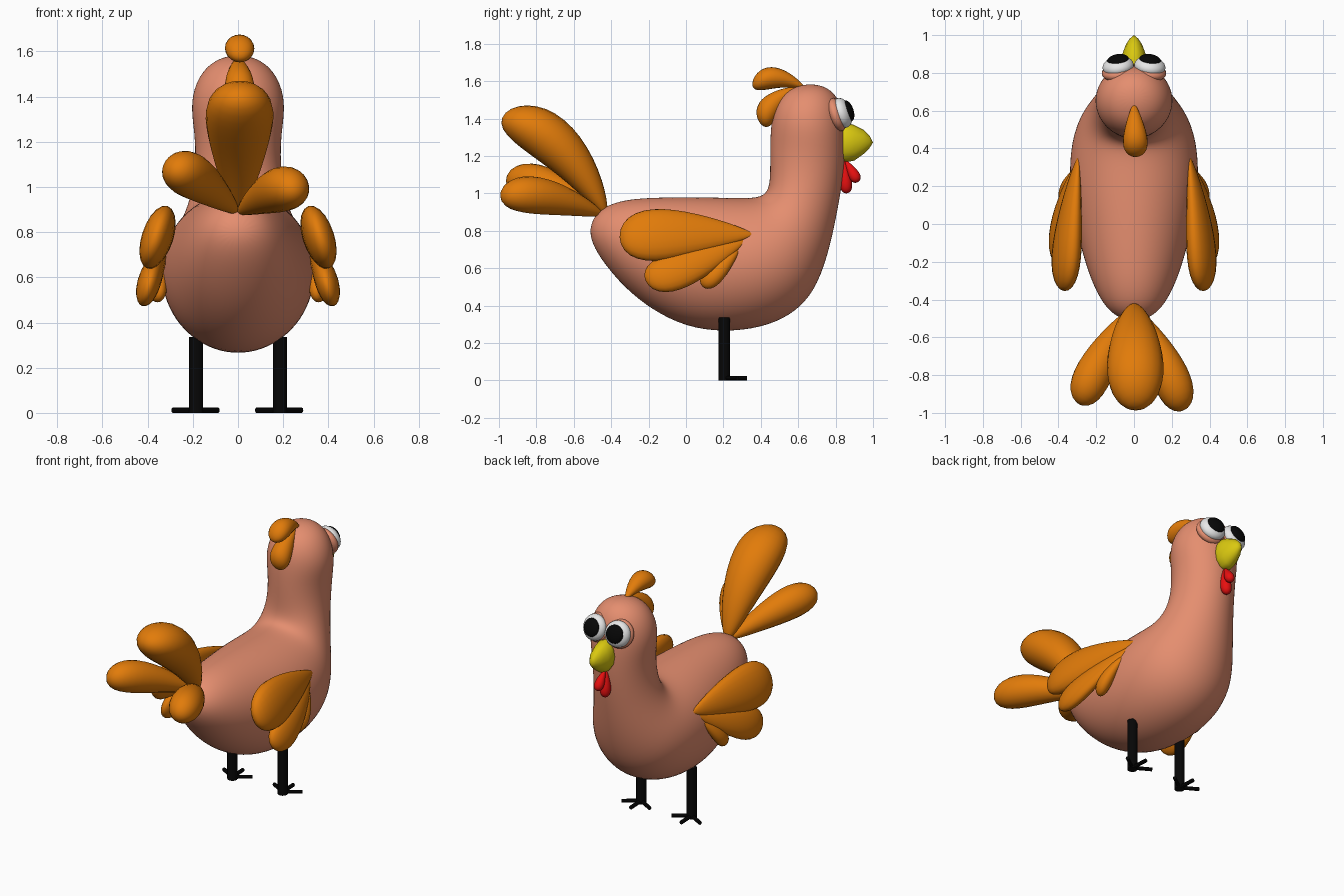
import bpy, bmesh, math
from mathutils import Vector as V

if "Cube" in bpy.data.objects:
    bpy.data.objects.remove(bpy.data.objects["Cube"])


def material(name, rgb):
    m = bpy.data.materials.new(name)
    m.diffuse_color = (*rgb, 1)
    m.use_nodes = True
    m.node_tree.nodes["Principled BSDF"].inputs["Base Color"].default_value = m.diffuse_color
    return m


SKIN = material("salmon skin", (0.78, 0.27, 0.16))
ORANGE = material("orange feather", (0.76, 0.20, 0.003))
YELLOW = material("yellow beak", (0.70, 0.58, 0.005))
RED = material("red wattle", (0.80, 0.005, 0.005))
WHITE = material("eye white", (0.80, 0.80, 0.80))
BLACK = material("black", (0.002, 0.002, 0.002))


def finish(name, bm, mat, angle=60):
    bmesh.ops.recalc_face_normals(bm, faces=bm.faces)
    me = bpy.data.meshes.new(name)
    bm.to_mesh(me)
    bm.free()
    me.materials.append(mat)
    ob = bpy.data.objects.new(name, me)
    bpy.context.collection.objects.link(ob)
    bpy.ops.object.select_all(action='DESELECT')
    ob.select_set(True)
    bpy.context.view_layer.objects.active = ob
    bpy.ops.object.shade_smooth_by_angle(angle=math.radians(angle))
    return ob


def loft(name, start, rings, end, mat, sides=20, subsurf=0):
    """Skin over elliptical rings (centre, u axis, v axis), closed by two tips."""
    bm = bmesh.new()
    loops = []
    for c, u, v in rings:
        loops.append([bm.verts.new(c + u * math.cos(a) + v * math.sin(a))
                      for a in (math.tau * i / sides for i in range(sides))])
    for a, b in zip(loops, loops[1:]):
        for i in range(sides):
            j = (i + 1) % sides
            bm.faces.new((a[i], a[j], b[j], b[i]))
    for tip, loop in ((start, loops[0]), (end, loops[-1])):
        p = bm.verts.new(tip)
        for i in range(sides):
            bm.faces.new((p, loop[i], loop[(i + 1) % sides]))
    ob = finish(name, bm, mat, 80)
    if subsurf:
        mod = ob.modifiers.new("smooth", 'SUBSURF')
        mod.levels = mod.render_levels = subsurf
    return ob


def feather(name, base, end, width_dir, width, thick, mat, bend=(0, 0, 0), taper=0.75):
    """Teardrop with a pointed base and a round end; width and thick are half sizes."""
    base, end, bend = V(base), V(end), V(bend)
    axis = (end - base).normalized()
    w = V(width_dir)
    w = (w - axis * w.dot(axis)).normalized()
    n = axis.cross(w)

    def radius(t):
        return t ** taper * math.sqrt(1 - t ** 4)
    peak = radius((taper / (taper + 2)) ** 0.25)
    rings = []
    for i in range(1, 18):
        s = i / 18
        t = s * s * (3 - 2 * s)
        r = radius(t) / peak
        rings.append((base.lerp(end, t) + bend * 4 * t * (1 - t), w * width * r, n * thick * r))
    return loft(name, base, rings, end, mat)


def ellipsoid(name, centre, normal, radius, depth, mat):
    bm = bmesh.new()
    bmesh.ops.create_uvsphere(bm, u_segments=24, v_segments=14, radius=1)
    q = V(normal).to_track_quat('Z', 'Y')
    for v in bm.verts:
        v.co = V(centre) + q @ V((v.co.x * radius, v.co.y * radius, v.co.z * depth))
    return finish(name, bm, mat)


def rod(name, a, b, radius, mat, sides=12):
    a, b = V(a), V(b)
    bm = bmesh.new()
    bmesh.ops.create_cone(bm, cap_ends=True, segments=sides, radius1=radius,
                          radius2=radius, depth=(b - a).length)
    q = (b - a).to_track_quat('Z', 'Y')
    for v in bm.verts:
        v.co = (a + b) / 2 + q @ v.co
    return finish(name, bm, mat, 40)


# Body, neck and head: back point (y, z), belly point (y, z), half width
sections = [
    (-.495, .87, -.50, .73, .08), (-.44, .93, -.45, .64, .15),
    (-.33, .965, -.33, .495, .215), (-.20, .977, -.18, .375, .265),
    (0, .98, 0, .285, .312), (.15, .978, .20, .257, .34),
    (.27, .975, .40, .28, .342), (.35, .975, .56, .345, .325),
    (.41, .985, .685, .465, .29), (.44, 1.02, .76, .67, .24),
    (.45, 1.08, .805, .88, .203), (.45, 1.17, .835, 1.05, .188),
    (.45, 1.27, .85, 1.20, .192), (.455, 1.37, .85, 1.34, .211),
    (.472, 1.46, .835, 1.46, .19), (.525, 1.54, .795, 1.535, .137),
    (.60, 1.575, .74, 1.572, .07)]
rings = []
for ty, tz, by, bz, w in sections:
    top, low = V((0, ty, tz)), V((0, by, bz))
    rings.append(((top + low) / 2, V((w * 1.01, 0, 0)), (top - low) * 0.507))
loft("body", V((0, -.515, .80)), rings, V((0, .67, 1.585)), SKIN, 20, 2)

# Tail
feather("tail_feather_top", (0, -.425, .885), (.01, -.965, 1.43), (1, 0, 0),
        .15, .13, ORANGE, (0, .045, .06), .6)
feather("tail_feather_right", (0, -.44, .885), (.265, -.985, 1.00), (1, -.5, 0),
        .10, .10, ORANGE, (.015, 0, .03), .65)
feather("tail_feather_left", (0, -.44, .885), (-.29, -.95, 1.09), (1, .5, 0),
        .10, .10, ORANGE, (-.015, 0, .03), .65)

# Wings, three feathers a side
for s, side in ((1, "right"), (-1, "left")):
    feather(f"wing_upper_{side}", (s * .295, .36, .78), (s * .37, -.355, .765),
            (-s * .3, 0, .95), .145, .068, ORANGE, (s * .01, 0, .01))
    feather(f"wing_middle_{side}", (s * .30, .33, .76), (s * .405, -.215, .53),
            (-s * .3, 0, .95), .105, .052, ORANGE, (s * .02, 0, -.015))
    feather(f"wing_lower_{side}", (s * .30, .30, .73), (s * .355, .09, .50),
            (0, 1, .5), .055, .042, ORANGE, (s * .02, 0, 0))

# Head comb
feather("comb_upper", (0, .64, 1.56), (.01, .355, 1.59), (1, 0, 0),
        .065, .06, ORANGE, (0, 0, .04))
feather("comb_lower", (0, .62, 1.57), (.01, .40, 1.37), (1, 0, 0),
        .065, .063, ORANGE, (0, -.03, .02))

# Eyes, set into low sockets
for s, side in ((1, "right"), (-1, "left")):
    look = V((s * .14, .9, .30)).normalized()
    centre = V((s * .084, .835, 1.43))
    ellipsoid(f"eye_socket_{side}", centre - look * .03, look, .092, .045, SKIN)
    ellipsoid(f"eye_{side}", centre, look, .083, .05, WHITE)
    ellipsoid(f"pupil_{side}", centre + look * .036 + V((-s * .004, 0, 0)), look, .058, .026, BLACK)

# Beak: y, height, half width, half height
beak = [(.82, 1.275, .062, .10), (.86, 1.272, .068, .105), (.90, 1.27, .062, .095),
        (.95, 1.275, .043, .064), (.982, 1.275, .022, .032)]
loft("beak", V((0, .81, 1.275)),
     [(V((0, y, z)), V((w, 0, 0)), V((0, 0, h))) for y, z, w, h in beak],
     V((0, 1.0, 1.272)), YELLOW, 12)

# Wattle
feather("wattle_long", (0, .84, 1.19), (-.008, .86, 1.0), (1, 0, 0), .034, .034, RED)
feather("wattle_front", (0, .85, 1.18), (.01, .92, 1.06), (1, 0, 0), .030, .030, RED)

# Legs, each with three toes
for x, side in ((.185, "right"), (-.185, "left")):
    rod(f"leg_{side}", (x, .205, 0), (x, .205, .335), .031, BLACK)
    for i, deg in enumerate((36, 93, 150)):
        a = math.radians(deg)
        rod(f"toe_{side}_{i + 1}", (x, .205, .012),
            (x + .12 * math.cos(a), .205 + .12 * math.sin(a), .012), .012, BLACK, 8)
